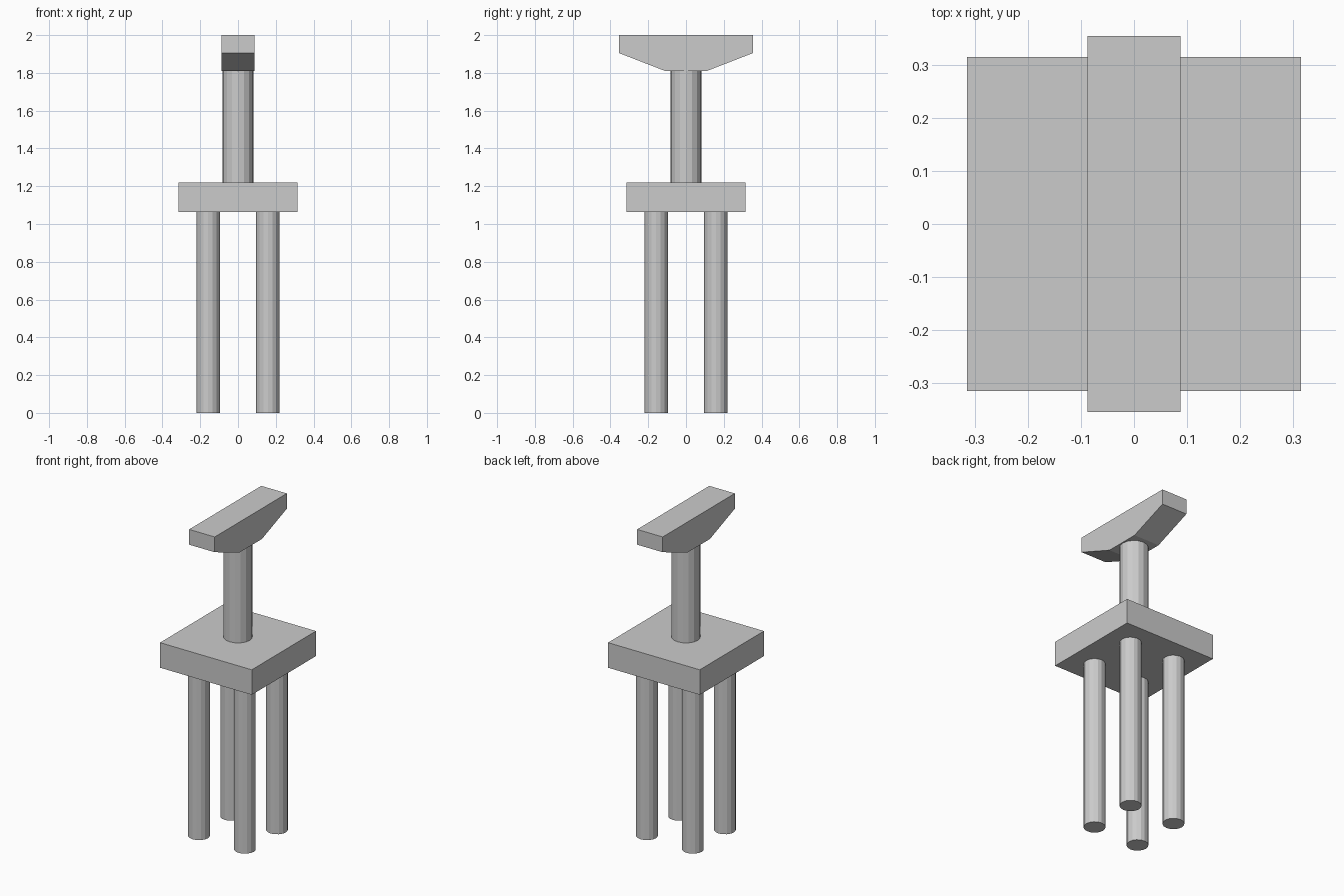
import bpy
import bmesh
from mathutils import Matrix

if "Cube" in bpy.data.objects:
    bpy.data.objects.remove(bpy.data.objects["Cube"])

# Plain concrete colour
concrete = bpy.data.materials.new("concrete_grey")
concrete.use_nodes = True
grey = (0.6, 0.6, 0.6, 1)
concrete.diffuse_color = grey
concrete.node_tree.nodes["Principled BSDF"].inputs["Base Color"].default_value = grey


def finish(name, bm):
    bmesh.ops.recalc_face_normals(bm, faces=bm.faces)
    mesh = bpy.data.meshes.new(name)
    bm.to_mesh(mesh)
    bm.free()
    mesh.materials.append(concrete)
    obj = bpy.data.objects.new(name, mesh)
    bpy.context.collection.objects.link(obj)
    return obj


def cylinder(name, x, y, radius, bottom, top, sides=16):
    bm = bmesh.new()
    bmesh.ops.create_cone(
        bm, cap_ends=True, segments=sides, radius1=radius, radius2=radius,
        depth=top - bottom,
        matrix=Matrix.Translation((x, y, (bottom + top) / 2)))
    return finish(name, bm)


def prism(name, profile, half_width):
    """Extrude a (y, z) outline along x."""
    bm = bmesh.new()
    face = bm.faces.new([bm.verts.new((-half_width, y, z)) for y, z in profile])
    new = bmesh.ops.extrude_face_region(bm, geom=[face])["geom"]
    bmesh.ops.translate(bm, vec=(2 * half_width, 0, 0),
                        verts=[v for v in new if isinstance(v, bmesh.types.BMVert)])
    return finish(name, bm)


# Four foundation piles
for side, x in (("right", -0.158), ("left", 0.158)):
    for end, y in (("front", -0.158), ("back", 0.158)):
        cylinder(f"pile_{end}_{side}", x, y, 0.062, 0, 1.065)

# Square footing slab on the piles
slab = 0.316
prism("pile_cap", [(-slab, 1.063), (slab, 1.063), (slab, 1.219), (-slab, 1.219)], slab)

# Round pier column
cylinder("column", 0, 0, 0.082, 1.215, 1.815)

# Tapered crossbeam, mirrored about the column
half = [(0.11, 1.81), (0.355, 1.905), (0.355, 2.0)]
prism("crossbeam", half + [(-y, z) for y, z in reversed(half)], 0.088)
